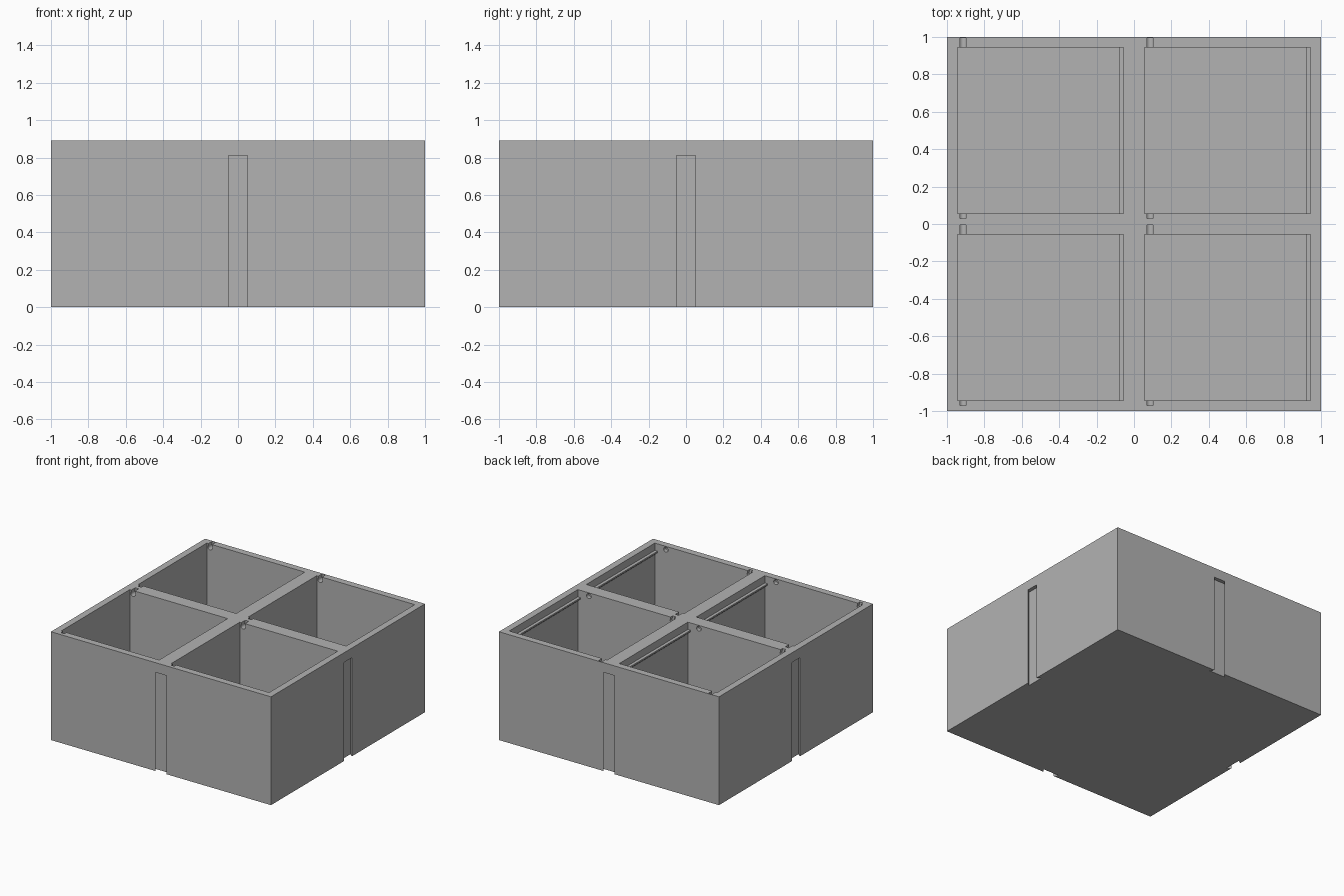
import bpy, bmesh, math
from mathutils import Matrix, Vector

cube = bpy.data.objects.get("Cube")
if cube:
    bpy.data.objects.remove(cube, do_unlink=True)

HEIGHT = 0.89
FLOOR = 0.055
HALF_CELL = 0.445

grey = bpy.data.materials.new("plain grey")
grey.use_nodes = True
colour = (0.45, 0.45, 0.45, 1)
grey.diffuse_color = colour
grey.node_tree.nodes["Principled BSDF"].inputs["Base Color"].default_value = colour


def prism(name, profile, sweep, matrix=Matrix()):
    """Closed solid: a flat profile of 3D points swept along a vector."""
    bm = bmesh.new()
    face = bm.faces.new([bm.verts.new(p) for p in profile])
    swept = bmesh.ops.extrude_face_region(bm, geom=[face])["geom"]
    bmesh.ops.translate(bm, vec=Vector(sweep),
                        verts=[g for g in swept if isinstance(g, bmesh.types.BMVert)])
    bmesh.ops.transform(bm, matrix=matrix, verts=bm.verts)
    bmesh.ops.recalc_face_normals(bm, faces=bm.faces)
    mesh = bpy.data.meshes.new(name)
    bm.to_mesh(mesh)
    bm.free()
    mesh.materials.append(grey)
    obj = bpy.data.objects.new(name, mesh)
    bpy.context.collection.objects.link(obj)
    return obj


def square(half, z):
    return [(-half, -half, z), (half, -half, z), (half, half, z), (-half, half, z)]


def arc(x, y, z, radius, start, end, steps):
    angles = [start + (end - start) * i / steps for i in range(steps + 1)]
    return [(x + radius * math.cos(a), y, z + radius * math.sin(a)) for a in angles]


def cut(body, cutter):
    cutter.hide_render = True
    mod = body.modifiers.new(cutter.name, 'BOOLEAN')
    mod.operation = 'DIFFERENCE'
    mod.solver = 'EXACT'
    mod.object = cutter
    bpy.context.view_layer.objects.active = body
    bpy.ops.object.modifier_apply(modifier=mod.name)
    bpy.data.objects.remove(cutter, do_unlink=True)


# Solid block
body = prism("box_body", square(1, 0), (0, 0, HEIGHT))

# Four compartments with hinge slots, catch hole and lid ledge
for cx in (-0.5, 0.5):
    for cy in (-0.5, 0.5):
        place = Matrix.Translation((cx, cy, 0))
        cut(body, prism("compartment", square(HALF_CELL, FLOOR), (0, 0, 1), place))

        # Keyhole slot: round seat open to the rim
        px, pz = -0.415, HEIGHT - 0.028
        seat = arc(px, -0.47, pz, 0.021, math.radians(140), math.radians(400), 16)
        keyhole = seat + [(px + 0.016, -0.47, 1), (px - 0.016, -0.47, 1)]
        cut(body, prism("hinge_slot", keyhole, (0, 0.965, 0), place))

        # Small blind hole in the front wall of each compartment
        hole = arc(0.345, -0.475, HEIGHT - 0.027, 0.02, 0, math.tau * 15 / 16, 15)
        cut(body, prism("catch_hole", hole, (0, 0.2, 0), place))

        # Thin ledge along the side wall
        top = HEIGHT - 0.06
        ledge = [(HALF_CELL + 0.003, -0.447, top), (0.42, -0.447, top),
                 (0.42, -0.447, top - 0.012), (HALF_CELL + 0.003, -0.447, top - 0.037)]
        prism("lid_ledge", ledge, (0, 0.894, 0), place)

# Dovetail connector grooves on all four sides
for turn in range(4):
    dovetail = [(-0.042, -1.01, -0.1), (0.042, -1.01, -0.1),
                (0.074, -0.97, -0.1), (-0.074, -0.97, -0.1)]
    spin = Matrix.Rotation(turn * math.pi / 2, 4, 'Z')
    cut(body, prism("side_groove", dovetail, (0, 0, 0.91), spin))
